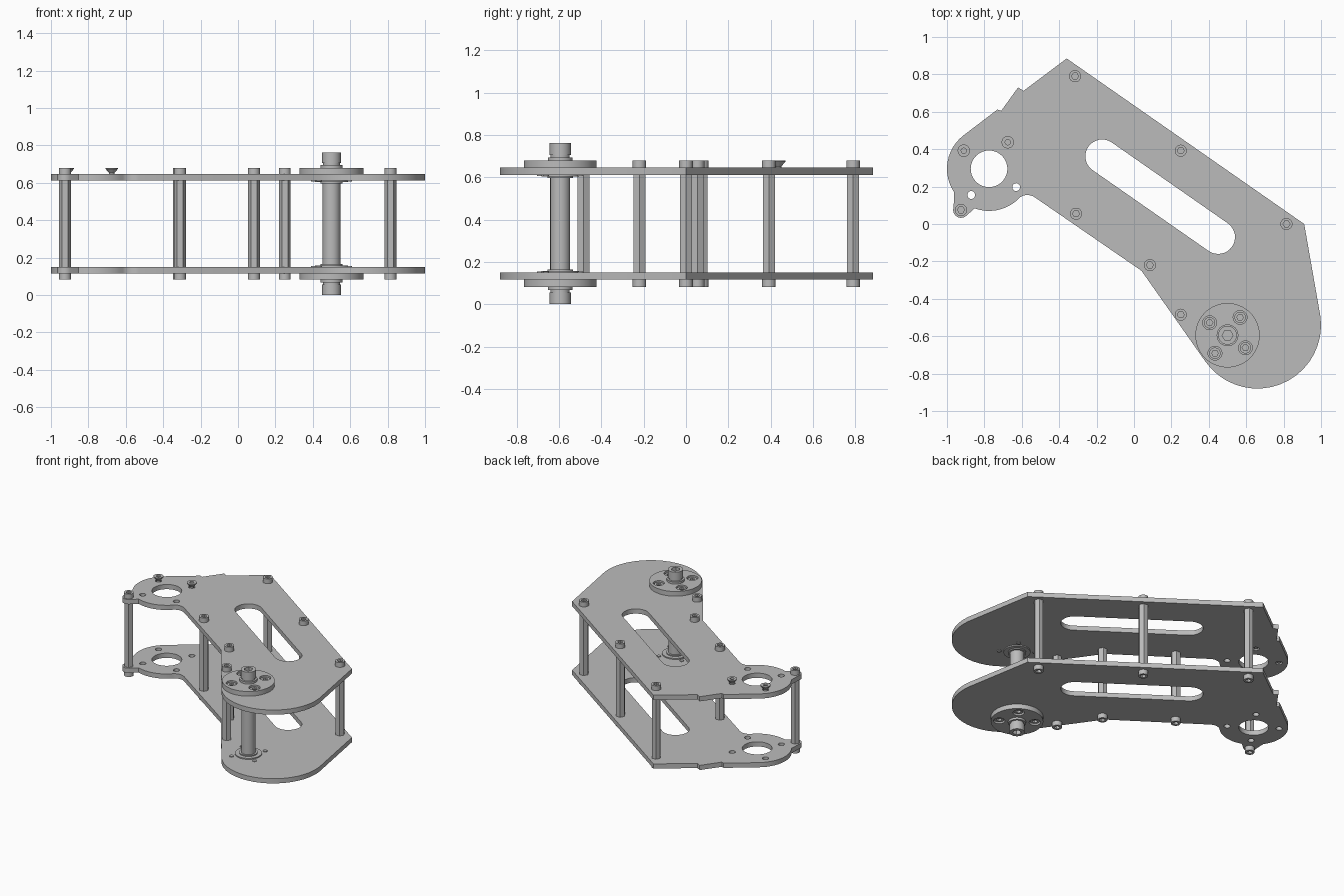
import bpy, bmesh
from math import sin, cos, radians, pi

cube = bpy.data.objects.get("Cube")
if cube:
    bpy.data.objects.remove(cube, do_unlink=True)

metal = bpy.data.materials.new("satin_grey_metal")
metal.use_nodes = True
grey = (0.5, 0.5, 0.5, 1)
metal.diffuse_color = grey
metal.node_tree.nodes["Principled BSDF"].inputs["Base Color"].default_value = grey

MID = 0.381          # height of the mirror plane between the two plates


def arc(cx, cy, r, a0, a1, n):
    angles = [radians(a0 + (a1 - a0) * i / n) for i in range(n + 1)]
    return [(cx + r * cos(a), cy + r * sin(a)) for a in angles]


def circle(cx, cy, r, n=32):
    return arc(cx, cy, r, 0, 360, n)[:-1]


def height(z, side):
    """Height z is given for the upper half; side -1 mirrors it down."""
    return MID + side * (z - MID)


def finish(name, mesh):
    bm = bmesh.new()
    bm.from_mesh(mesh)
    bmesh.ops.remove_doubles(bm, verts=bm.verts, dist=0.00005)
    bmesh.ops.recalc_face_normals(bm, faces=bm.faces)
    bm.to_mesh(mesh)
    bm.free()
    mesh.shade_smooth()
    mesh.set_sharp_from_angle(angle=radians(30))
    mesh.materials.clear()
    mesh.materials.append(metal)
    ob = bpy.data.objects.new(name, mesh)
    bpy.context.collection.objects.link(ob)
    return ob


def prism(name, outline, holes, z0, z1, side=1):
    """Flat outline with holes, extruded between two heights."""
    a, b = height(z0, side), height(z1, side)
    cu = bpy.data.curves.new(name + "_profile", "CURVE")
    cu.dimensions = "2D"
    cu.fill_mode = "BOTH"
    cu.extrude = abs(b - a) / 2
    for loop in [outline] + holes:
        sp = cu.splines.new("POLY")
        sp.points.add(len(loop) - 1)
        for p, (x, y) in zip(sp.points, loop):
            p.co = (x, y, 0, 1)
        sp.use_cyclic_u = True
    tmp = bpy.data.objects.new(name + "_tmp", cu)
    bpy.context.collection.objects.link(tmp)
    deps = bpy.context.evaluated_depsgraph_get()
    mesh = bpy.data.meshes.new_from_object(tmp.evaluated_get(deps))
    mesh.name = name
    bpy.data.objects.remove(tmp, do_unlink=True)
    bpy.data.curves.remove(cu)
    ob = finish(name, mesh)
    ob.location.z = (a + b) / 2
    return ob


def lathe(name, centre, profile, side=1, n=32):
    """Solid of revolution from (radius, height) points, capped at both ends."""
    bm = bmesh.new()
    rings = [[bm.verts.new((x, y, height(z, side))) for x, y in circle(*centre, r, n)]
             for r, z in profile]
    for low, high in zip(rings, rings[1:]):
        for i in range(n):
            j = (i + 1) % n
            bm.faces.new((low[i], low[j], high[j], high[i]))
    bm.faces.new(rings[0])
    bm.faces.new(rings[-1])
    mesh = bpy.data.meshes.new(name)
    bm.to_mesh(mesh)
    bm.free()
    return finish(name, mesh)


def socket_head(name, centre, r, z0, z1, side):
    """Cylindrical bolt head with a hexagonal socket."""
    floor = z0 + (z1 - z0) * 0.35
    prism(name, circle(*centre, r), [circle(*centre, r * 0.58, 6)], floor, z1, side)
    lathe(name + "_base", centre, [(r, z0), (r, floor)], side)


# Plate layout
BOTTOM, TOP = 0.612, 0.646
ring = (-0.775, 0.295)
axle = (0.5, -0.595)
outline = [(-0.36, 0.885), (0.91, 0.0)]
outline += arc(0.66, -0.54, 0.34, 7, -145, 18)            # big rounded end
outline += [(0.04, -0.25)]
outline += arc(-0.57, 0.085, 0.07, 55, 130, 8)            # inner fillet
outline += arc(*ring, 0.225, -50, -110, 8)                # ring end
outline += arc(-0.925, 0.075, 0.042, -50, -200, 10)       # small ear
outline += arc(*ring, 0.225, -146, -233, 12)
outline += [(-0.73, 0.612), (-0.71, 0.605), (-0.62, 0.73), (-0.59, 0.712)]

slot = arc(-0.17, 0.362, 0.09, 55, 235, 16) + arc(0.45, -0.07, 0.09, 235, 415, 16)
small_holes = [(-0.91, 0.392), (-0.675, 0.437), (-0.63, 0.197), (-0.87, 0.155)]
holes = [slot, circle(*ring, 0.098, 40)] + [circle(*p, 0.021, 20) for p in small_holes]

hub_screws = arc(*axle, 0.117, 55, 325, 3)
posts = [(-0.925, 0.075), (-0.31, 0.055), (0.085, -0.22), (0.25, -0.485),
         (0.25, 0.392), (0.815, 0.0), (-0.315, 0.79)]

# Parts mirrored on both sides
for side, tag in ((1, "upper"), (-1, "lower")):
    prism(tag + "_plate", outline, holes, BOTTOM, TOP, side)

    # Hub disc with sunk screws
    pockets = [circle(*p, 0.037, 24) for p in hub_screws]
    prism(tag + "_hub", circle(*axle, 0.172, 64), pockets, TOP, 0.68, side)
    for i, p in enumerate(hub_screws):
        socket_head(f"{tag}_hub_screw_{i}", p, 0.03, TOP, 0.672, side)
        lathe(f"{tag}_hub_screw_tip_{i}", p, [(0.014, 0.606), (0.014, 0.63)], side, 16)

    # Inner flange, outer washer and axle bolt
    lathe(tag + "_inner_flange", axle,
          [(0.06, 0.597), (0.06, 0.604), (0.088, 0.604), (0.088, BOTTOM)], side, 40)
    lathe(tag + "_axle_washer", axle,
          [(0.058, 0.68), (0.058, 0.695), (0.045, 0.695), (0.045, 0.706)], side)
    socket_head(tag + "_axle_bolt", axle, 0.05, 0.706, 0.762, side)

    # Post bolts
    for i, p in enumerate(posts):
        socket_head(f"{tag}_post_bolt_{i}", p, 0.032, TOP, 0.68, side)

# Axle and hexagonal posts between the plates
lathe("axle_tube", axle, [(0.047, height(BOTTOM, -1)), (0.047, BOTTOM)], n=40)
for i, p in enumerate(posts):
    lathe(f"hex_post_{i}", p, [(0.032, height(BOTTOM, -1)), (0.032, BOTTOM)], n=6)

# Loose countersunk screws in the upper plate
for i, p in enumerate(small_holes[:2]):
    lathe(f"countersunk_screw_{i}", p,
          [(0.014, 0.617), (0.014, 0.652), (0.033, 0.674), (0.033, 0.68),
           (0.014, 0.68), (0.014, 0.668)], n=24)
